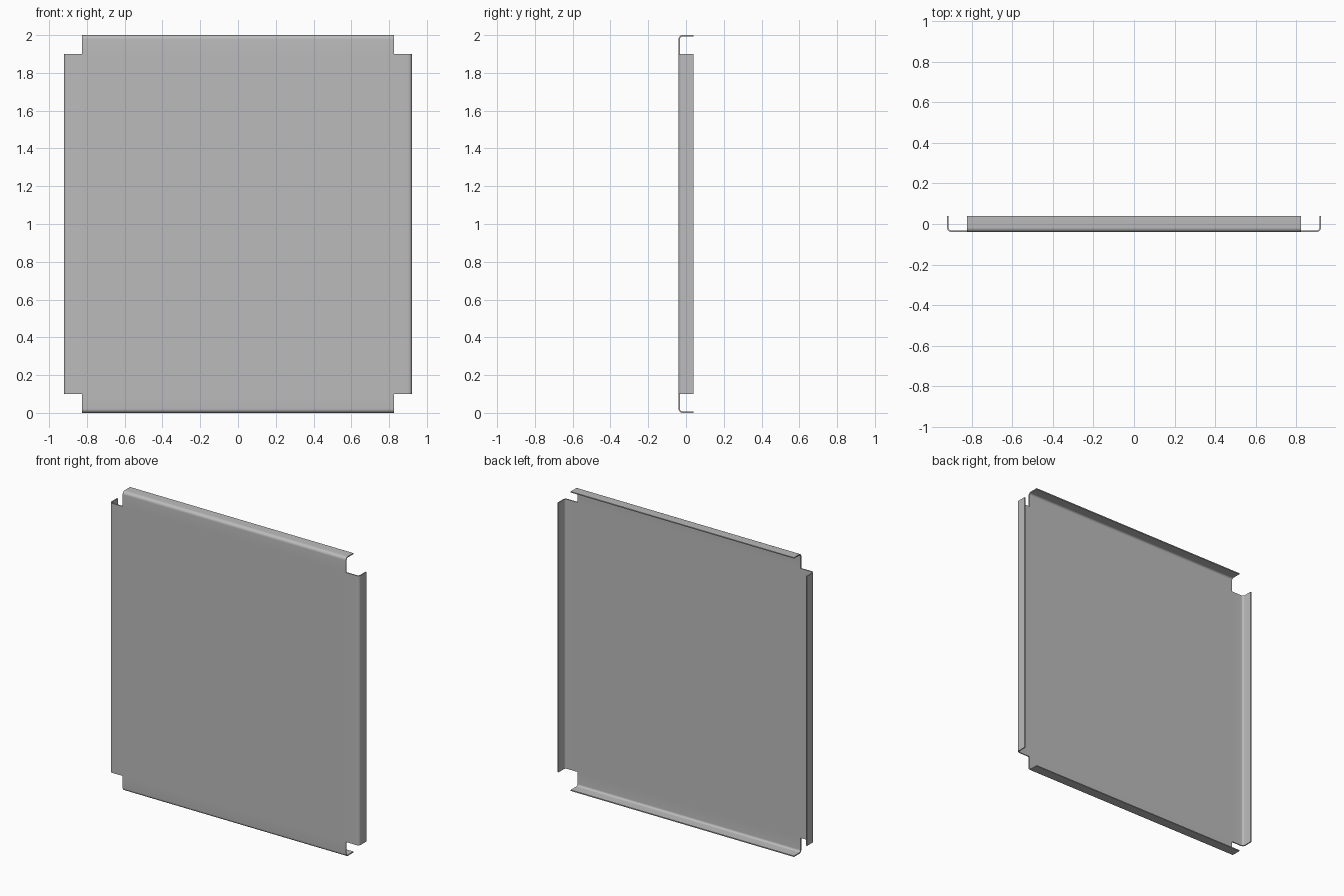
import bpy, bmesh, math

cube = bpy.data.objects.get("Cube")
if cube:
    bpy.data.objects.remove(cube, do_unlink=True)

HALF_W, HALF_H, HALF_D = 0.922, 1.0, 0.039   # overall half sizes
NOTCH_X, NOTCH_Z = 0.825, 0.9                # half sizes inside the corner notches
RADIUS, THICK, STEPS = 0.021, 0.007, 8       # bend radius, sheet thickness, bend segments

metal = bpy.data.materials.new("sheet grey")
metal.use_nodes = True
grey = (0.5, 0.5, 0.5, 1)
metal.diffuse_color = grey
metal.node_tree.nodes["Principled BSDF"].inputs["Base Color"].default_value = grey

bm = bmesh.new()


def quad(points):
    bm.faces.new([bm.verts.new((x, y, z + HALF_H)) for x, y, z in points])


def bent_strip(angle, start, end, half_len):
    """Flat margin, rounded bend and return flange on one edge of the panel."""
    path = [(start, -HALF_D)]
    for i in range(STEPS + 1):
        a = math.pi / 2 * i / STEPS
        path.append((end - RADIUS + RADIUS * math.sin(a),
                     -HALF_D + RADIUS - RADIUS * math.cos(a)))
    path.append((end, HALF_D))
    c, s = round(math.cos(angle)), round(math.sin(angle))

    def place(p, t):
        return (p[0] * c - t * s, p[1], p[0] * s + t * c)

    for p, q in zip(path, path[1:]):
        quad([place(p, -half_len), place(q, -half_len),
              place(q, half_len), place(p, half_len)])


# Flat centre of the panel
quad([(x * NOTCH_X, -HALF_D, z * NOTCH_Z)
      for x, z in ((-1, -1), (1, -1), (1, 1), (-1, 1))])

# Four folded edges
for k in range(4):
    if k % 2 == 0:
        bent_strip(k * math.pi / 2, NOTCH_X, HALF_W, NOTCH_Z)
    else:
        bent_strip(k * math.pi / 2, NOTCH_Z, HALF_H, NOTCH_X)

bmesh.ops.remove_doubles(bm, verts=bm.verts, dist=0.0001)
mesh = bpy.data.meshes.new("folded_panel")
bm.to_mesh(mesh)
bm.free()
mesh.materials.append(metal)
panel = bpy.data.objects.new("folded_panel", mesh)
bpy.context.scene.collection.objects.link(panel)

# Sheet thickness, grown inwards, then smooth bends with sharp rims
bpy.ops.object.select_all(action="DESELECT")
panel.select_set(True)
bpy.context.view_layer.objects.active = panel
solid = panel.modifiers.new("sheet_thickness", "SOLIDIFY")
solid.thickness = THICK
solid.offset = -1
solid.use_even_offset = True
bpy.ops.object.modifier_apply(modifier=solid.name)
bpy.ops.object.shade_smooth_by_angle(angle=math.radians(30))
